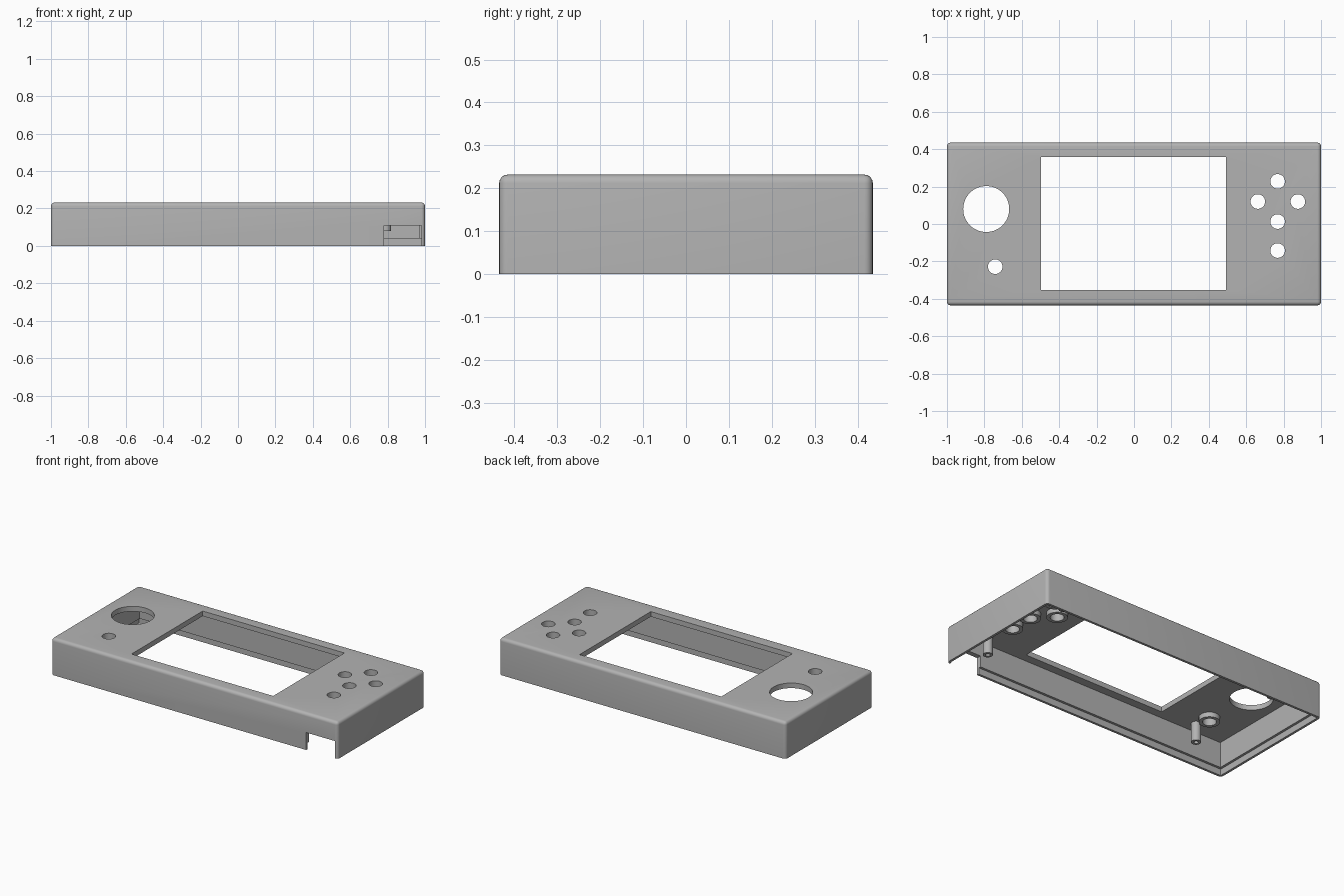
import bpy, bmesh, math
from mathutils import Matrix, Vector

if "Cube" in bpy.data.objects:
    bpy.data.objects.remove(bpy.data.objects["Cube"])

HX, HY, H = 1.0, 0.435, 0.232      # outer half sizes and height
CEIL = 0.20                        # underside of the top plate

grey = bpy.data.materials.new("plastic_grey")
grey.diffuse_color = (0.45, 0.45, 0.45, 1)
grey.use_nodes = True
grey.node_tree.nodes["Principled BSDF"].inputs["Base Color"].default_value = grey.diffuse_color


def make_object(name, bm):
    bmesh.ops.recalc_face_normals(bm, faces=bm.faces)
    mesh = bpy.data.meshes.new(name)
    bm.to_mesh(mesh)
    bm.free()
    ob = bpy.data.objects.new(name, mesh)
    bpy.context.collection.objects.link(ob)
    mesh.materials.append(grey)
    return ob


def add_box(bm, lo, hi):
    lo, hi = Vector(lo), Vector(hi)
    m = Matrix.Translation((lo + hi) / 2) @ Matrix.Diagonal((*(hi - lo), 1))
    return bmesh.ops.create_cube(bm, size=1, matrix=m)["verts"]


def box(name, lo, hi):
    bm = bmesh.new()
    add_box(bm, lo, hi)
    return make_object(name, bm)


def cylinder(name, x, y, r, seg):
    bm = bmesh.new()
    bmesh.ops.create_cone(bm, cap_ends=True, segments=seg, radius1=r, radius2=r,
                          depth=0.2, matrix=Matrix.Translation((x, y, 0.25)))
    return make_object(name, bm)


def lathe(name, profile, x, y, closed, seg=32):
    bm = bmesh.new()
    vs = [bm.verts.new((r, 0, z)) for r, z in profile]
    edges = [bm.edges.new(p) for p in zip(vs, vs[1:])]
    if closed:
        edges.append(bm.edges.new((vs[-1], vs[0])))
    bmesh.ops.spin(bm, geom=vs + edges, cent=(0, 0, 0), axis=(0, 0, 1),
                   angle=math.tau, steps=seg, use_merge=True)
    bmesh.ops.remove_doubles(bm, verts=bm.verts, dist=1e-5)
    bmesh.ops.translate(bm, verts=bm.verts, vec=(x, y, 0))
    return smooth(make_object(name, bm))


def smooth(ob):
    bpy.ops.object.select_all(action='DESELECT')
    ob.select_set(True)
    bpy.context.view_layer.objects.active = ob
    bpy.ops.object.shade_smooth_by_angle(angle=math.radians(35))
    return ob


def cut(ob, cutter):
    mod = ob.modifiers.new("cut", 'BOOLEAN')
    mod.operation, mod.solver, mod.object = 'DIFFERENCE', 'EXACT', cutter
    cutter.hide_render = True
    bpy.context.view_layer.objects.active = ob
    bpy.ops.object.modifier_apply(modifier=mod.name)
    bpy.data.objects.remove(cutter, do_unlink=True)


# outer case: block with rounded upright and top edges
bm = bmesh.new()
add_box(bm, (-HX, -HY, 0), (HX, HY, H))
rounded = [e for e in bm.edges if max(v.co.z for v in e.verts) > 0.1]
bmesh.ops.bevel(bm, geom=rounded, offset=0.02, offset_type='OFFSET', segments=5,
                profile=0.5, affect='EDGES')
case = make_object("case_shell", bm)

# hollow inside, stepped lip around the open bottom, port notch, screen window
cut(case, box("cavity", (-HX + .03, -HY + .03, -.1), (HX - .03, HY - .03, CEIL)))
cut(case, box("lip", (-HX + .015, -HY + .015, -.1), (HX - .015, HY - .015, .04)))
cut(case, box("notch", (.78, -HY - .1, -.1), (.98, -HY + .06, .11)))
cut(case, box("window", (-.497, -.352, .1), (.492, .358, .4)))

# control holes with collars underneath, and one large stick hole
buttons = [(.768, .228), (.662, .12), (.876, .12), (.768, .013), (.768, -.142),
           (-.742, -.228)]
for i, (x, y) in enumerate(buttons):
    cut(case, cylinder("hole", x, y, .039, 32))
    lathe(f"button_collar_{i}", [(.039, CEIL + .002), (.039, .17), (.06, .17),
                                 (.06, CEIL + .002)], x, y, True)
cut(case, cylinder("stick_hole", -.79, .08, .123, 64))
smooth(case)

# screw posts with blind holes
for i, (x, y) in enumerate([(.79, -.33), (-.73, -.33), (.79, .33), (-.73, .33)]):
    lathe(f"screw_post_{i}", [(0, .14), (.013, .14), (.013, .08), (.028, .08),
                              (.028, CEIL + .005)], x, y, False, 24)
